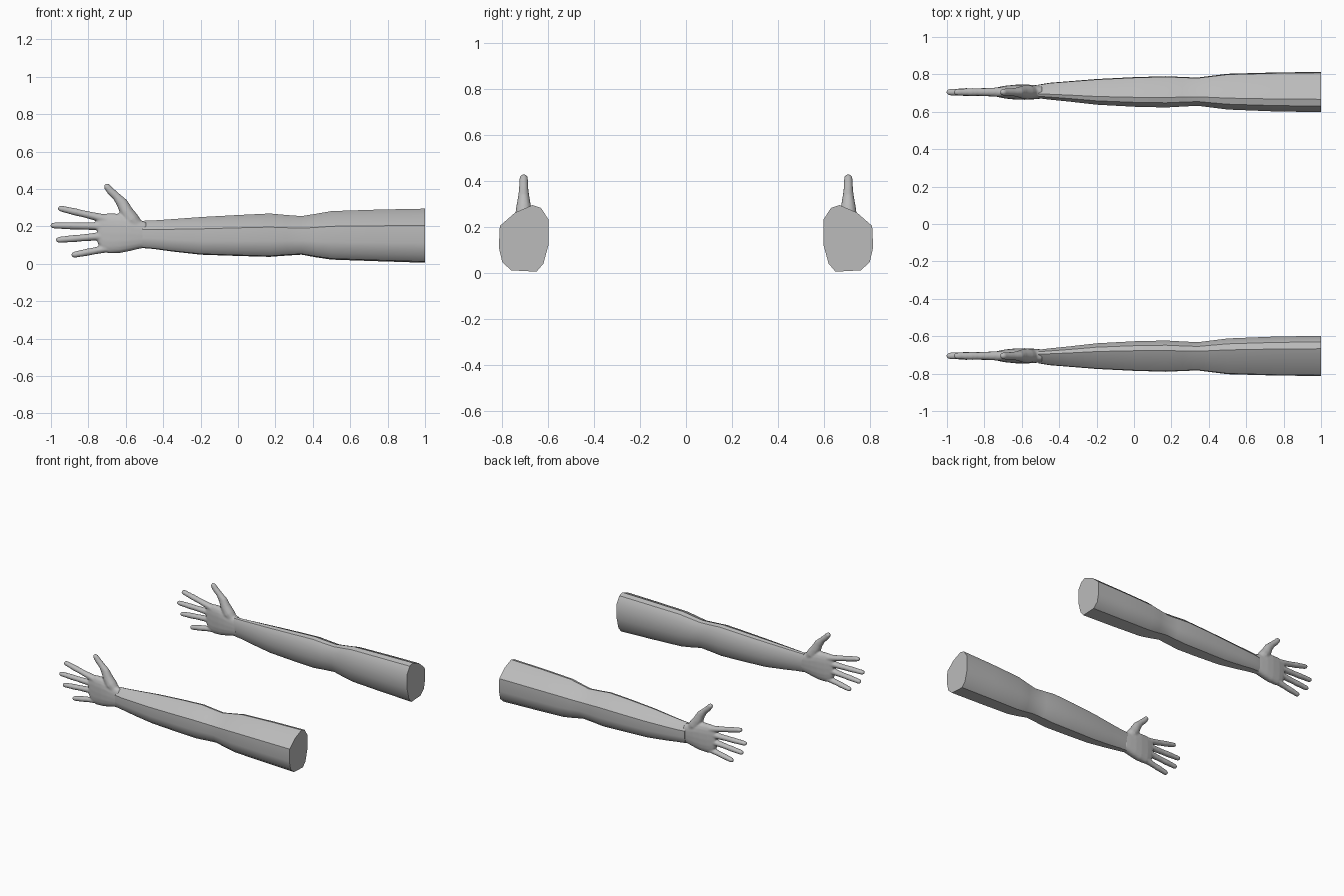
import bpy, bmesh, math
from mathutils import Vector

if "Cube" in bpy.data.objects:
    bpy.data.objects.remove(bpy.data.objects["Cube"])

skin = bpy.data.materials.new("grey")
skin.diffuse_color = (0.5, 0.5, 0.5, 1)
skin.use_nodes = True
skin.node_tree.nodes["Principled BSDF"].inputs["Base Color"].default_value = skin.diffuse_color


def loft(bm, rings):
    """Bridge a list of point rings and cap both ends."""
    vs = [[bm.verts.new(p) for p in r] for r in rings]
    n = len(vs[0])
    for a, b in zip(vs, vs[1:]):
        for i in range(n):
            j = (i + 1) % n
            bm.faces.new((a[i], a[j], b[j], b[i]))
    bm.faces.new(vs[0])
    bm.faces.new(vs[-1])


def tube(bm, path, n=12):
    """Tapered tube in the XZ plane; path = (x, y, z, radius, y_radius)."""
    pts = [Vector(p[:3]) for p in path]
    rings = []
    for i, p in enumerate(path):
        d = (pts[min(i + 1, len(pts) - 1)] - pts[max(i - 1, 0)]).normalized()
        side = Vector((-d.z, 0, d.x))
        rings.append([pts[i] + side * p[3] * math.cos(a) + Vector((0, p[4] * math.sin(a), 0))
                      for a in (2 * math.pi * k / n for k in range(n))])
    loft(bm, rings)


def finish(bm, name):
    """Make the object, with a mirrored copy for the other arm."""
    bmesh.ops.recalc_face_normals(bm, faces=bm.faces)
    me = bpy.data.meshes.new(name)
    bm.to_mesh(me)
    bm.free()
    me.materials.append(skin)
    ob = bpy.data.objects.new(name, me)
    bpy.context.collection.objects.link(ob)
    return ob


def mirror(ob):
    m = ob.modifiers.new("mirror", 'MIRROR')
    m.use_axis = (False, True, False)
    m.use_mirror_merge = False


# Arm: one angular profile scaled along the length
profile = [(0, .4), (0, .79), (.15, .96), (.32, 1), (.67, .89), (.98, .69),
           (1, .37), (.93, .15), (.75, .03), (.24, .01), (.1, .13)]
# x, inner y, outer y, bottom z, top z
stations = [(1, .598, .813, .003, .295), (.75, .602, .81, .011, .29),
            (.5, .612, .803, .02, .282), (.42, .622, .793, .032, .268),
            (.34, .632, .783, .047, .255), (.26, .628, .786, .042, .261),
            (.17, .623, .79, .035, .269), (0, .627, .785, .04, .261),
            (-.2, .638, .775, .047, .25), (-.35, .655, .763, .064, .239),
            (-.45, .665, .755, .078, .232), (-.51, .672, .745, .083, .23)]
bm = bmesh.new()
loft(bm, [[(x, y0 + u * (y1 - y0), z0 + v * (z1 - z0)) for u, v in profile]
          for x, y0, y1, z0, z1 in stations])
arm = finish(bm, "arm")
bpy.context.view_layer.objects.active = arm
arm.select_set(True)
bpy.ops.object.shade_smooth_by_angle(angle=math.radians(35))
mirror(arm)

# Hand: palm, thumb and four fingers fused together
Y = .705
bm = bmesh.new()
palm = [(-.49, .087, .222, .034), (-.53, .08, .235, .038), (-.58, .068, .255, .041),
        (-.63, .058, .268, .04), (-.69, .056, .27, .034), (-.725, .068, .267, .027),
        (-.75, .11, .262, .02)]
rings = []
for x, z0, z1, t in palm:
    ring = []
    for k in range(20):
        a = 2 * math.pi * k / 20
        c, s = math.cos(a), math.sin(a)
        ring.append((x, Y + t * math.copysign(abs(s) ** .75, s),
                     (z0 + z1) / 2 + (z1 - z0) / 2 * math.copysign(abs(c) ** .75, c)))
    rings.append(ring)
loft(bm, rings)

# Fingers: base x, z and tip x, z
for bx, bz, tx, tz in [(-.70, .238, -.962, .299), (-.70, .2, -1.002, .205),
                       (-.70, .15, -.973, .127), (-.66, .09, -.89, .046)]:
    path = []
    for t, r in [(0, .025), (.25, .021), (.5, .0185), (.65, .0195), (.8, .0175),
                 (.93, .0165), (.98, .013), (1, .006)]:
        path.append((bx + (tx - bx) * t, Y, bz + (tz - bz) * t, r, r * 1.1))
    tube(bm, path)

# Thumb
tube(bm, [(-.525, Y, .19, .03, .03), (-.57, Y, .235, .043, .04), (-.597, Y, .28, .036, .034),
          (-.62, Y, .325, .031, .026), (-.65, Y, .36, .022, .021), (-.682, Y, .39, .021, .02),
          (-.702, Y, .415, .018, .018), (-.71, Y, .426, .007, .008)])
hand = finish(bm, "hand")
m = hand.modifiers.new("fuse", 'REMESH')
m.mode = 'VOXEL'
m.voxel_size = .006
m.use_smooth_shade = True
s = hand.modifiers.new("soften", 'SMOOTH')
s.factor = .5
s.iterations = 3
mirror(hand)
